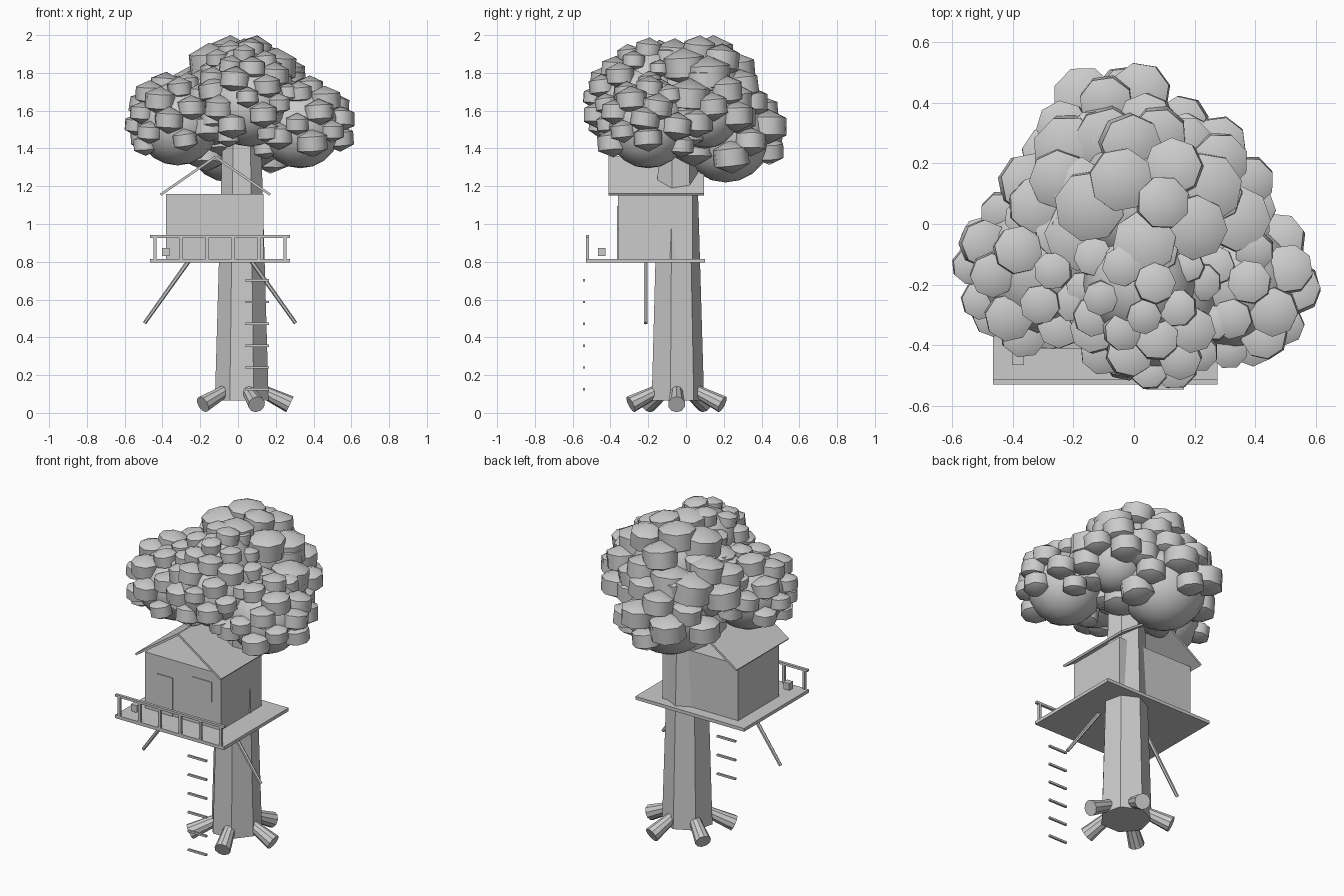
import bpy, math, random
from mathutils import Vector

if "Cube" in bpy.data.objects:
    bpy.data.objects.remove(bpy.data.objects["Cube"])

random.seed(4)


def box(name, x0, x1, y0, y1, z0, z1):
    bpy.ops.mesh.primitive_cube_add(size=1, location=((x0 + x1) / 2, (y0 + y1) / 2, (z0 + z1) / 2))
    o = bpy.context.object
    o.name = name
    o.scale = (x1 - x0, y1 - y0, z1 - z0)
    return o


def rod(name, a, b, r1, r2, sides=8):
    a, b = Vector(a), Vector(b)
    d = b - a
    bpy.ops.mesh.primitive_cone_add(vertices=sides, radius1=r1, radius2=r2, depth=d.length, location=(a + b) / 2)
    o = bpy.context.object
    o.name = name
    o.rotation_euler = d.to_track_quat('Z', 'Y').to_euler()
    return o


def ball(name, loc, r, segs, rings, squash=1.0, rot=(0, 0, 0)):
    bpy.ops.mesh.primitive_uv_sphere_add(segments=segs, ring_count=rings, radius=r, location=loc, rotation=rot)
    o = bpy.context.object
    o.name = name
    o.scale.z = squash
    bpy.ops.object.shade_smooth_by_angle(angle=math.radians(55))
    return o


# trunk: tapered seven-sided column
TX, TY = 0.02, -0.05
bpy.ops.mesh.primitive_cone_add(vertices=7, radius1=0.146, radius2=0.105, depth=1.39, location=(TX, TY, 0.76))
bpy.context.object.name = "trunk"
bpy.ops.object.shade_smooth_by_angle(angle=math.radians(51))

# roots radiating around the base
for i in range(5):
    a = math.radians(72 * i)
    c, s = math.cos(a), math.sin(a)
    rod(f"root_{i}", (TX + 0.255 * c, TY + 0.255 * s, 0.045), (TX + 0.08 * c, TY + 0.08 * s, 0.13), 0.046, 0.03, 10)

# platform
box("platform", -0.465, 0.275, -0.53, 0.10, 0.795, 0.815)

# cabin with door and window panels
box("cabin_walls", -0.38, 0.135, -0.36, 0.035, 0.815, 1.16)
box("door", -0.295, -0.19, -0.366, -0.355, 0.815, 1.05)
box("window", -0.06, 0.075, -0.364, -0.355, 0.975, 1.095)

# open gable roof: two thin slabs meeting at the ridge
RX, RZ, HALF, RISE = -0.12, 1.355, 0.29, 0.2
for side, sx in (("left", -1), ("right", 1)):
    ang = math.atan2(RISE, HALF)
    ln = math.hypot(HALF, RISE)
    bpy.ops.mesh.primitive_cube_add(size=1, location=(RX + sx * HALF / 2, -0.158, RZ - RISE / 2),
                                    rotation=(0, sx * ang, 0))
    o = bpy.context.object
    o.name = f"roof_{side}"
    o.scale = (ln, 0.505, 0.013)

# front railing
box("top_rail", -0.465, 0.275, -0.53, -0.513, 0.927, 0.941)
for i in range(6):
    x = -0.44 + i * 0.138
    box(f"rail_post_{i}", x - 0.008, x + 0.008, -0.53, -0.514, 0.81, 0.93)

# small bucket on the deck
box("bucket", -0.403, -0.363, -0.465, -0.427, 0.83, 0.873)

# splayed braces under the platform
for side, sx in (("left", -1), ("right", 1)):
    rod(f"brace_{side}", (-0.095 + sx * 0.40, -0.213, 0.475), (-0.095 + sx * 0.165, -0.213, 0.805), 0.01, 0.012, 6)

# free-standing ladder rungs
for i in range(6):
    z = 0.125 + i * 0.1155
    box(f"ladder_rung_{i}", 0.04, 0.165, -0.546, -0.534, z - 0.006, z + 0.006)

# foliage masses: centre, radius, clump radius, clump count, lowest clump direction
masses = [
    ("left", (-0.32, -0.15, 1.53), 0.22, 0.082, 34, -0.55),
    ("right", (0.33, -0.20, 1.51), 0.215, 0.084, 34, -0.55),
    ("back", (-0.04, 0.21, 1.46), 0.24, 0.108, 30, -0.45),
    ("front", (0.06, -0.27, 1.63), 0.22, 0.078, 38, -0.8),
    ("front_top", (0.02, -0.20, 1.74), 0.19, 0.07, 30, -0.2),
    ("top", (0.03, 0.07, 1.69), 0.235, 0.118, 28, -0.4),
    ("back_left", (-0.18, 0.09, 1.60), 0.17, 0.118, 20, -0.2),
    ("back_right", (0.21, 0.10, 1.58), 0.18, 0.11, 22, -0.3),
]
for name, c, r, cr, n, low in masses:
    ball(f"foliage_{name}", c, r, 16, 10)
    # drum-shaped low-poly leaf clumps spread over the exposed part of each mass
    for i in range(n):
        dz = 1 - 2 * (i + 0.5) / n
        if dz < low:
            continue
        a = i * 2.39996 + random.uniform(-0.15, 0.15)
        h = math.sqrt(1 - dz * dz)
        p = Vector(c) + Vector((h * math.cos(a), h * math.sin(a), dz)) * r
        if any(m[0] != name and (p - Vector(m[1])).length < m[2] - 0.01 for m in masses):
            continue
        size = cr * random.uniform(0.85, 1.15)
        size = min(size, (2.0 - p.z) / 0.82)
        ball(f"leaf_clump_{name}_{i}", p, size, 8, 3, 0.82,
             (random.uniform(-0.12, 0.12), random.uniform(-0.12, 0.12), random.uniform(0, 6.28)))
